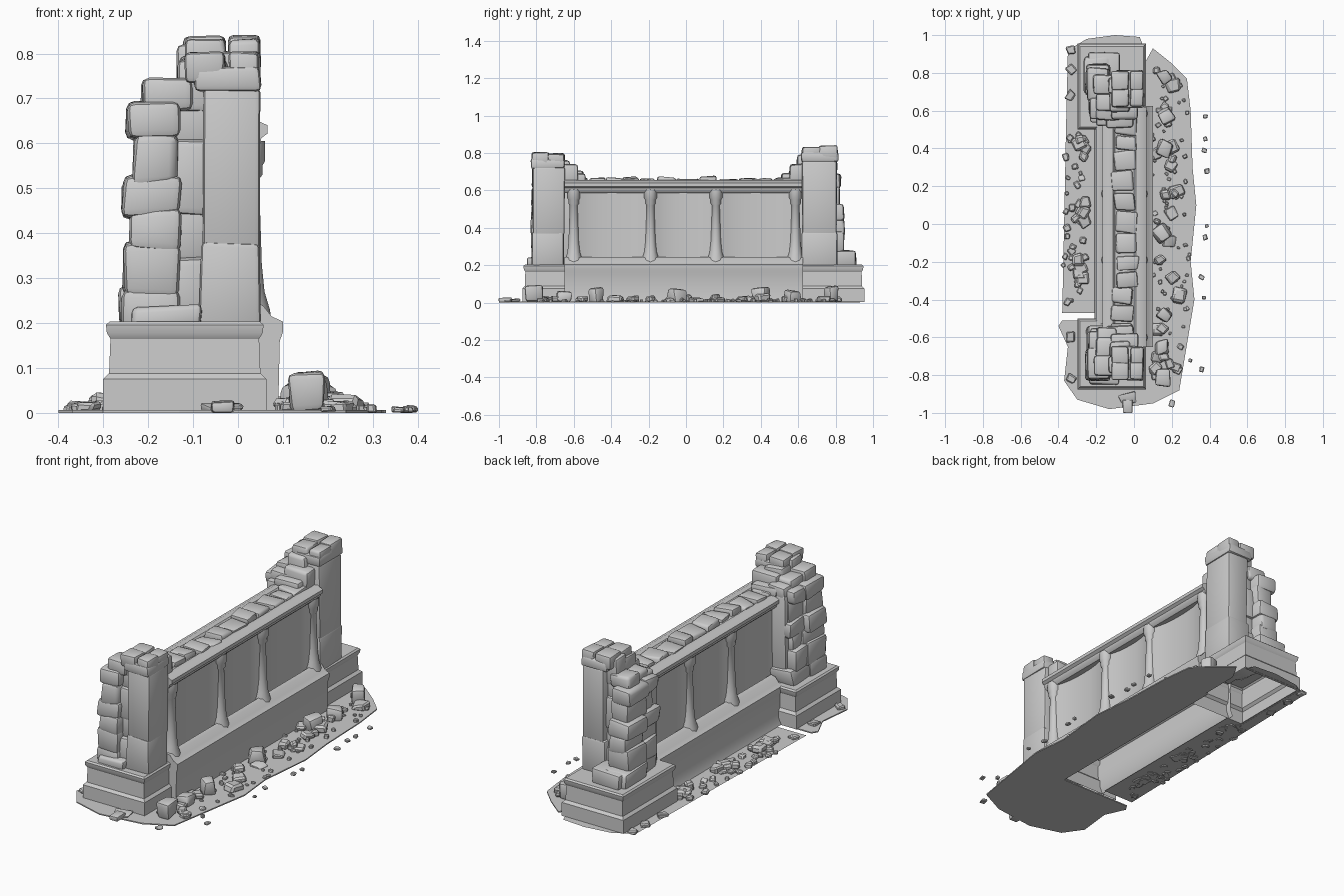
import bpy, bmesh, math, random
from mathutils import Matrix, Vector

random.seed(4)
if "Cube" in bpy.data.objects:
    bpy.data.objects.remove(bpy.data.objects["Cube"], do_unlink=True)

GREY = (0.6, 0.6, 0.6, 1)
stone = bpy.data.materials.new("grey_stone")
stone.use_nodes = True
stone.diffuse_color = GREY
stone.node_tree.nodes["Principled BSDF"].inputs["Base Color"].default_value = GREY

MID = -0.05          # centre line of the wall in x
WALL_BASE, WALL_TOP = 0.2, 0.6
COLUMNS = (-0.6, -0.19, 0.16, 0.585)


def finish(name, bm, angle=42):
    """Turn a bmesh into a shaded stone object."""
    bmesh.ops.recalc_face_normals(bm, faces=bm.faces)
    mesh = bpy.data.meshes.new(name)
    bm.to_mesh(mesh)
    bm.free()
    obj = bpy.data.objects.new(name, mesh)
    bpy.context.collection.objects.link(obj)
    mesh.materials.append(stone)
    bpy.ops.object.select_all(action='DESELECT')
    obj.select_set(True)
    bpy.context.view_layer.objects.active = obj
    bpy.ops.object.shade_smooth_by_angle(angle=math.radians(angle))


def block(bm, x, y, z, wear=0.005, bevel=0.01, spin=0.0, segments=2):
    """Worn stone block between the given x, y and z limits."""
    spans = [sorted(s) for s in (x, y, z)]
    size = Vector([b - a for a, b in spans])
    centre = Vector([(a + b) / 2 for a, b in spans])
    matrix = Matrix.Translation(centre) @ Matrix.Rotation(spin, 4, 'Z') @ Matrix.Diagonal((*size, 1))
    verts = bmesh.ops.create_cube(bm, size=1, matrix=matrix)["verts"]
    for v in verts:
        v.co += Vector([random.uniform(-wear, wear) for _ in range(3)])
        v.co.z = max(v.co.z, 0)
    edges = list({e for v in verts for e in v.link_edges})
    bmesh.ops.bevel(bm, geom=edges, offset=min(bevel, 0.25 * min(size)),
                    segments=segments, profile=0.5, affect='EDGES')


def bridge(low, high):
    """Join two rings of vertices with a band of faces."""
    for i in range(len(low)):
        j = (i + 1) % len(low)
        bm.faces.new((low[i], low[j], high[j], high[i]))


def prism(bm, points, place, start, end):
    """Closed prism; place(u, v, w) maps the outline and depth to space."""
    low = [bm.verts.new(place(u, v, start)) for u, v in points]
    high = [bm.verts.new(place(u, v, end)) for u, v in points]
    bm.faces.new(low)
    bm.faces.new(high)
    for i in range(len(points)):
        j = (i + 1) % len(points)
        bm.faces.new((low[i], low[j], high[j], high[i]))


def along_wall(u, v, w):
    return (MID + u, w, v)


def upright(u, v, w):
    return (u, v, w)


def mirrored(half):
    return half + [(-u, v) for u, v in reversed(half)]


# Ground slab on the broad side and around the front tower
outline = [(0.05, 0.84), (0.1, 0.93), (0.2, 0.85), (0.28, 0.77), (0.3, 0.6), (0.31, 0.3),
           (0.33, 0.1), (0.3, -0.2), (0.32, -0.4), (0.27, -0.7), (0.24, -0.88), (0.1, -0.95),
           (-0.13, -0.98), (-0.3, -0.93), (-0.37, -0.83), (-0.35, -0.65), (-0.4, -0.54),
           (-0.38, -0.51), (0.04, -0.51)]
bm = bmesh.new()
prism(bm, outline, upright, 0, 0.006)
finish("ground_slab", bm, 20)

# Thin ground sheet on the narrow side and around the rear tower
bm = bmesh.new()
sheet = [(-0.38, -0.47), (-0.2, -0.47), (-0.2, 0.5), (-0.29, 0.5), (-0.29, 0.94), (0.05, 0.94),
         (0.03, 0.99), (-0.1, 1), (-0.25, 0.98), (-0.35, 0.92), (-0.36, 0.5), (-0.37, 0)]
bm.faces.new([bm.verts.new((x, y, 0.005)) for x, y in sheet])
finish("ground_sheet", bm)

# Wall plinth on the broad side
bm = bmesh.new()
prism(bm, [(0.085, 0), (0.085, 0.245), (0.105, 0.24), (0.125, 0.215), (0.15, 0.203),
           (0.15, 0.18), (0.143, 0.16), (0.14, 0.03), (0.145, 0)], along_wall, -0.65, 0.625)
finish("broad_side_plinth", bm)

# Wall plinth on the narrow side, open behind
bm = bmesh.new()
profile = [(-0.13, 0.24), (-0.155, 0.235), (-0.175, 0.21), (-0.2, 0.2), (-0.2, 0.175),
           (-0.193, 0.16), (-0.195, 0.04), (-0.21, 0.005)]
near, far = [[bm.verts.new((x, y, z)) for x, z in profile] for y in (-0.53, 0.53)]
for i in range(len(profile) - 1):
    bm.faces.new((near[i], near[i + 1], far[i + 1], far[i]))
finish("narrow_side_plinth", bm)

# Wall body: concave niches between the columns on both sides
bm = bmesh.new()
half = []
for a, b in zip(COLUMNS, COLUMNS[1:]):
    for i in range(9):
        t = i / 8
        half.append((0.055 + 0.035 * abs(2 * t - 1) ** 2.5, a + (b - a) * t))
prism(bm, mirrored(half), lambda u, v, w: (MID + u, v, w), WALL_BASE, WALL_TOP)
finish("niche_wall", bm)

# Cornice with outward slopes and a shallow trough on top
bm = bmesh.new()
prism(bm, mirrored([(0.085, 0.585), (0.1, 0.6), (0.102, 0.612), (0.116, 0.622),
                    (0.116, 0.64), (0.085, 0.655), (0.06, 0.652), (0.05, 0.64)]),
      along_wall, -0.65, 0.62)
finish("cornice", bm)

# Half-sunk columns with flared bases and capitals
shape = [(0.05, 0.2), (0.046, 0.23), (0.034, 0.27), (0.028, 0.33), (0.022, 0.52),
         (0.029, 0.53), (0.029, 0.55), (0.035, 0.56), (0.035, 0.605)]
bm = bmesh.new()
SIDES = 12
for side in (-1, 1):
    for y in COLUMNS:
        rings = []
        for r, z in shape:
            rings.append([bm.verts.new((MID + side * 0.075 + r * math.cos(math.tau * i / SIDES),
                                        y + r * math.sin(math.tau * i / SIDES), z))
                          for i in range(SIDES)])
        for low, high in zip(rings, rings[1:]):
            bridge(low, high)
finish("columns", bm)

# Loose coping stones along the wall top
bm = bmesh.new()
y = -0.6
while y < 0.53:
    step = random.uniform(0.07, 0.12)
    x = MID + random.uniform(-0.02, 0.02)
    block(bm, (x - 0.055, x + 0.055), (y, y + step - 0.008),
          (0.62, random.uniform(0.656, 0.676)), 0.008, 0.014, random.uniform(-0.12, 0.12))
    y += step
finish("coping_stones", bm)


def tower(name, side, inner, outer, foot, top):
    """Ruined end tower; side is -1 or 1 along y."""
    global bm

    def put(x0, x1, y0, y1, z0, z1, wear=0.004, bevel=0.012):
        block(bm, (x0, x1), (side * y0, side * y1), (z0, z1), wear, bevel)

    # Moulded plinth shell, open below
    bm = bmesh.new()
    rings = []
    for inset, z in ((0, 0.004), (0, 0.075), (0.013, 0.088), (0.016, 0.165), (0.008, 0.178),
                     (0.006, 0.196), (0.014, 0.203)):
        x0, x1, y0, y1 = -0.3 + inset, 0.063 - inset, 0.5 + inset, foot - inset
        rings.append([bm.verts.new((x, side * y, z))
                      for x, y in ((x0, y0), (x1, y0), (x1, y1), (x0, y1))])
    for low, high in zip(rings, rings[1:]):
        bridge(low, high)
    bm.faces.new(rings[-1])
    finish(name + "_plinth", bm, 30)

    # Tall shaft facing the niches, and the recessed core
    bm = bmesh.new()
    put(-0.085, 0.05, inner, outer, 0.19, 0.38)
    put(-0.08, 0.047, inner, outer - 0.004, 0.36, top - 0.08)
    put(-0.1, 0.05, inner - 0.003, outer + 0.003, top - 0.09, top - 0.035)
    half = (inner + outer) / 2
    for y0, y1, drop in ((inner, half + 0.005, 0.008), (half - 0.005, outer, 0)):
        put(-0.12, -0.028, y0, y1, top - 0.07, top - drop)
        put(-0.02, 0.048, y0, y1, top - 0.07, top - drop)
    # Rough infill between shaft and stack
    for z0, z1, depth in ((0.2, 0.35, 0.02), (0.33, 0.46, 0.035), (0.44, 0.61, 0.025), (0.59, 0.7, 0.045)):
        put(-0.16, -0.06, inner - 0.06, outer - depth, z0, z1, 0.008, 0.018)
    put(-0.2, -0.02, inner - 0.1, outer - 0.06, 0.19, 0.66)
    finish(name + "_shaft", bm)

    # Irregular stack of courses behind the shaft
    bm = bmesh.new()
    extra = foot - 0.87
    courses = [(0.262, 0.19, 0.28, 0.9), (0.255, 0.26, 0.38, 0.4), (0.237, 0.36, 0.455, 0.45),
               (0.257, 0.435, 0.525, 0.4), (0.232, 0.505, 0.625, 0.1), (0.247, 0.61, 0.69, 0.2)]
    for reach, z0, z1, bulge in courses:
        end = outer + extra * bulge
        split = random.uniform(0.64, 0.7)
        put(-reach, -0.13, split - 0.008, end, z0, z1, 0.007, 0.018)
        put(-reach + random.uniform(0, 0.03), -0.1, 0.54 + random.uniform(0, 0.04),
            split + 0.008, z0, z1 - random.uniform(0, 0.01), 0.008, 0.018)
    # Outer stones around the foot
    put(-0.24, -0.08, outer - 0.1, outer + 0.02 + extra * 0.9, 0.19, 0.235 + extra * 0.5, 0.006)
    # Broken steps falling towards the wall
    half = (outer + 0.57) / 2
    put(-0.215, -0.1, half, outer - 0.02, 0.67, 0.742, 0.006, 0.016)
    put(-0.2, -0.09, 0.6, half + 0.01, 0.66, 0.73, 0.006, 0.016)
    put(-0.135, -0.03, half, outer - 0.03, 0.67, top - 0.02, 0.006, 0.016)
    put(-0.13, -0.02, inner - 0.03, half + 0.01, 0.67, top - 0.045, 0.006, 0.016)
    put(-0.12, 0.02, inner - 0.07, inner + 0.02, 0.63, 0.74, 0.006, 0.016)
    put(-0.15, 0, inner - 0.11, inner, 0.63, 0.695, 0.006, 0.016)
    put(-0.2, -0.09, 0.55, 0.68, 0.63, 0.705, 0.006, 0.016)
    finish(name + "_courses", bm)


tower("front_tower", -1, 0.65, 0.825, 0.875, 0.805)
tower("rear_tower", 1, 0.62, 0.81, 0.955, 0.84)


def rocks(count, x, y, size, height, segments=1):
    """Scatter angular stones; x, y, size and height are ranges."""
    for _ in range(count):
        cx, cy, r, h = [random.uniform(*span) for span in (x, y, size, height)]
        long = r * random.uniform(0.8, 1.3)
        block(bm, (cx - r, cx + r), (cy - long, cy + long), (0, h), r * 0.3, r * 0.4,
              random.uniform(0, math.pi), segments)


# Fallen blocks and rubble on the broad side
bm = bmesh.new()
for y in (-0.81, -0.65, -0.48, -0.05, 0.4, 0.57, 0.78):
    rocks(1, (0.14, 0.17), (y, y), (0.036, 0.04), (0.06, 0.088), 2)
rocks(30, (0.11, 0.24), (-0.85, 0.83), (0.016, 0.034), (0.02, 0.045))
rocks(75, (0.09, 0.3), (-0.8, 0.75), (0.006, 0.013), (0.012, 0.022))
finish("broad_side_rubble", bm, 30)

# Low clusters of rubble on the other side
bm = bmesh.new()
for y in (0.4, 0.07, -0.24):
    rocks(5, (-0.31, -0.24), (y - 0.06, y + 0.06), (0.018, 0.032), (0.025, 0.045))
rocks(32, (-0.385, -0.27), (-0.46, 0.55), (0.009, 0.018), (0.014, 0.026))
for y in (-0.82, -0.6, 0.68, 0.82, 0.92):
    rocks(1, (-0.335, -0.335), (y, y), (0.022, 0.024), (0.02, 0.024))
finish("narrow_side_rubble", bm, 30)

# Scattered pebbles and a stone at the front foot
bm = bmesh.new()
for y in (0.57, 0.45, 0.39, 0.28, -0.01, -0.07, -0.28, -0.39, -0.77):
    rocks(1, (0.35, 0.388), (y, y), (0.008, 0.015), (0.012, 0.016))
rocks(1, (0.2, 0.2), (-0.95, -0.95), (0.012, 0.015), (0.012, 0.016))
block(bm, (-0.06, -0.01), (-1, -0.93), (0, 0.024), 0.004, 0.012)
block(bm, (-0.075, 0.01), (-0.95, -0.89), (0, 0.022), 0.012, 0.012, 0.3)
finish("pebbles", bm, 30)
